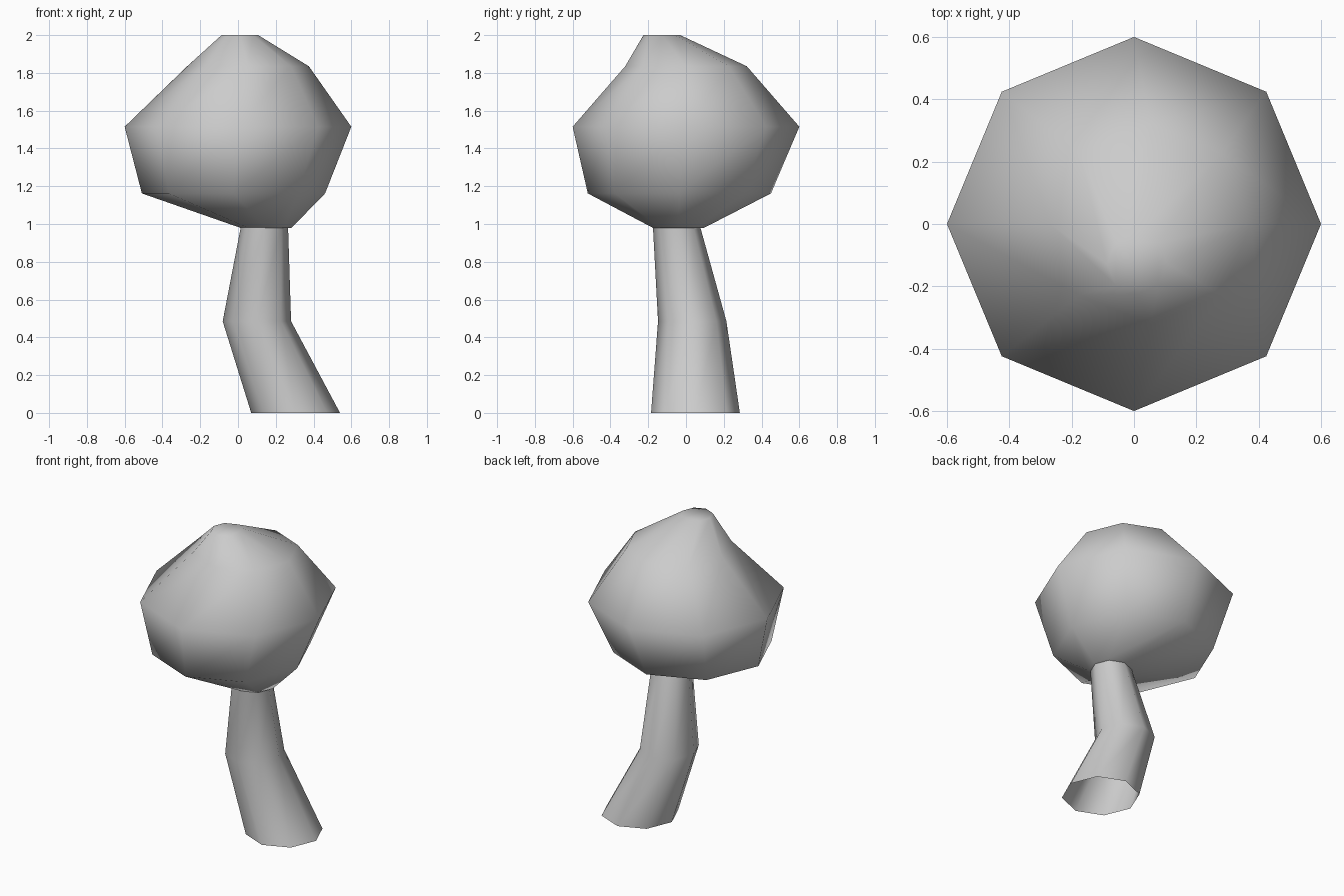
import bpy, bmesh, math

cube = bpy.data.objects.get("Cube")
if cube:
    bpy.data.objects.remove(cube, do_unlink=True)

SIDES = 8

grey = bpy.data.materials.new("light_grey")
grey.use_nodes = True
colour = (0.6, 0.6, 0.6, 1)
grey.diffuse_color = colour
grey.node_tree.nodes["Principled BSDF"].inputs["Base Color"].default_value = colour


def loft(name, rings, capped):
    """Skin horizontal octagons given as (x, y, z, radius), bottom to top."""
    bm = bmesh.new()
    loops = []
    for x, y, z, r in rings:
        loops.append([bm.verts.new((x + r * math.cos(math.tau * i / SIDES),
                                    y + r * math.sin(math.tau * i / SIDES), z))
                      for i in range(SIDES)])
    for low, high in zip(loops, loops[1:]):
        for i in range(SIDES):
            j = (i + 1) % SIDES
            bm.faces.new((low[i], low[j], high[j], high[i]))
    if capped:
        bm.faces.new(loops[0][::-1])
        bm.faces.new(loops[-1])
    for face in bm.faces:
        face.smooth = True
    mesh = bpy.data.meshes.new(name)
    bm.to_mesh(mesh)
    bm.free()
    mesh.materials.append(grey)
    obj = bpy.data.objects.new(name, mesh)
    bpy.context.collection.objects.link(obj)
    return obj


# Bent, tapering trunk, open at the base
loft("trunk", [(0.305, 0.05, 0.0, 0.235),
               (0.10, 0.033, 0.485, 0.181),
               (0.14, -0.05, 0.985, 0.125)], capped=False)

# Lopsided rounded crown
loft("crown", [(0.148, -0.04, 0.98, 0.136),
               (-0.024, -0.035, 1.162, 0.485),
               (0.0, 0.0, 1.515, 0.6),
               (0.053, 0.0, 1.835, 0.322),
               (0.01, -0.128, 2.0, 0.097)], capped=True)
